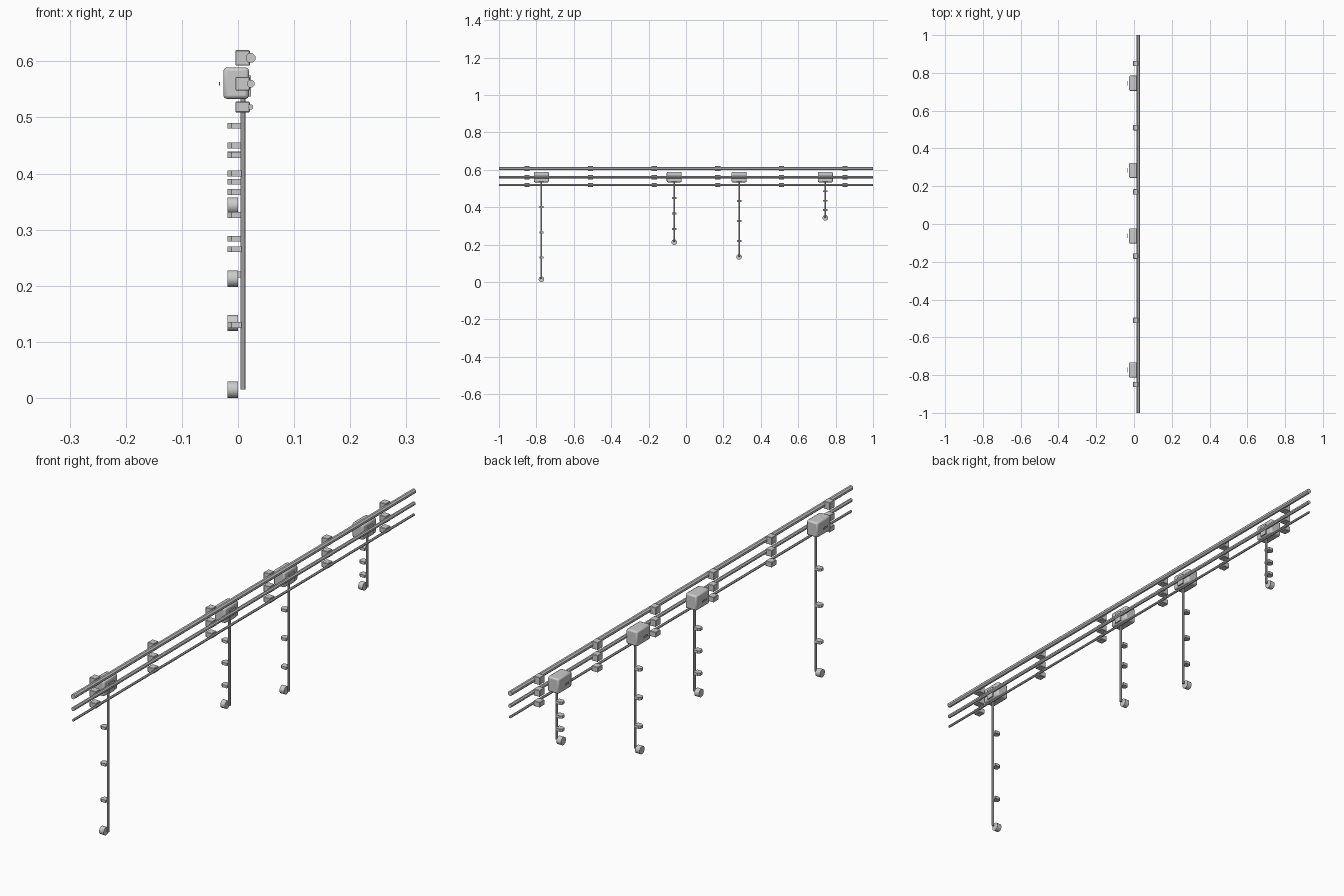
import bpy, math
from mathutils import Matrix

if "Cube" in bpy.data.objects:
    bpy.data.objects.remove(bpy.data.objects["Cube"])


def smooth(ob, angle=35):
    bpy.ops.object.select_all(action='DESELECT')
    ob.select_set(True)
    bpy.context.view_layer.objects.active = ob
    bpy.ops.object.shade_smooth_by_angle(angle=math.radians(angle))


def tube(name, radius, length, loc, axis, sides=8):
    """Cylinder along an axis, flats facing the axes."""
    bpy.ops.mesh.primitive_cylinder_add(vertices=sides, radius=radius / math.cos(math.pi / sides), depth=length)
    ob = bpy.context.object
    ob.name = name
    ob.data.transform(Matrix.Rotation(math.pi / sides, 4, 'Z'))
    if axis != 'Z':
        ob.data.transform(Matrix.Rotation(math.pi / 2, 4, 'X' if axis == 'Y' else 'Y'))
    ob.location = loc
    return ob


def box(name, x, y, z, bevel=0, segments=1):
    """Box from (min, max) ranges."""
    bpy.ops.mesh.primitive_cube_add(size=1)
    ob = bpy.context.object
    ob.name = name
    size = [r[1] - r[0] for r in (x, y, z)]
    ob.data.transform(Matrix.Diagonal((*size, 1)))
    ob.location = [(r[0] + r[1]) / 2 for r in (x, y, z)]
    if bevel:
        m = ob.modifiers.new("edge", 'BEVEL')
        m.width, m.segments = bevel, segments
    return ob


def prism(name, outline, z0, z1, loc):
    """Vertical extrusion of an xy outline."""
    n = len(outline)
    verts = [(x, y, z) for z in (z0, z1) for x, y in outline]
    faces = [list(range(n))[::-1], list(range(n, 2 * n))]
    faces += [(i, (i + 1) % n, n + (i + 1) % n, n + i) for i in range(n)]
    me = bpy.data.meshes.new(name)
    me.from_pydata(verts, [], faces)
    ob = bpy.data.objects.new(name, me)
    ob.location = loc
    bpy.context.collection.objects.link(ob)
    return ob


# three long horizontal conduits: (name, z, radius, bracket half height)
conduits = [("upper", 0.606, 0.0085, 0.0137),
            ("middle", 0.560, 0.0065, 0.0120),
            ("lower", 0.5185, 0.0043, 0.0095)]
for name, z, r, h in conduits:
    tube(name + "_conduit", r, 2.0, (0.0225, 0, z), 'Y')
    # wall brackets
    for y in (-0.85, -0.51, -0.17, 0.17, 0.51, 0.85):
        box(name + "_bracket", (-0.0045, 0.021), (y - 0.014, y + 0.014), (z - h, z + h), 0.0012)

# drops: (y, outlet height, clip heights)
drops = [(-0.773, 0.0147, (0.400, 0.265, 0.130)),
         (-0.063, 0.2125, (0.450, 0.367, 0.284)),
         (0.284, 0.1335, (0.433, 0.326, 0.220)),
         (0.745, 0.3430, (0.485, 0.434, 0.385))]
clip_outline = [(-0.0185, -0.006), (-0.012, -0.0115), (0.006, -0.0115),
                (0.006, 0.0115), (-0.012, 0.0115), (-0.0185, 0.006)]
for y, z, clips in drops:
    # junction box with cover plate and label plate
    body = box("junction_box", (-0.026, 0.0195), (y - 0.04, y + 0.04), (0.533, 0.589), 0.006, 2)
    smooth(body)
    box("cover_plate", (0.019, 0.0235), (y - 0.015, y + 0.015), (0.537, 0.575))
    box("label_plate", (-0.0335, -0.0325), (y - 0.012, y + 0.012), (0.557, 0.563))
    # hanging pipe
    tube("drop_pipe", 0.0043, 0.55 - z, (0.009, y, (0.55 + z) / 2), 'Z')
    # round outlet at the bottom
    smooth(tube("outlet", 0.0145, 0.0185, (-0.00925, y, z), 'X', 12))
    # pipe clips
    for c in clips:
        prism("pipe_clip", clip_outline, -0.005, 0.005, (0, y, c))
